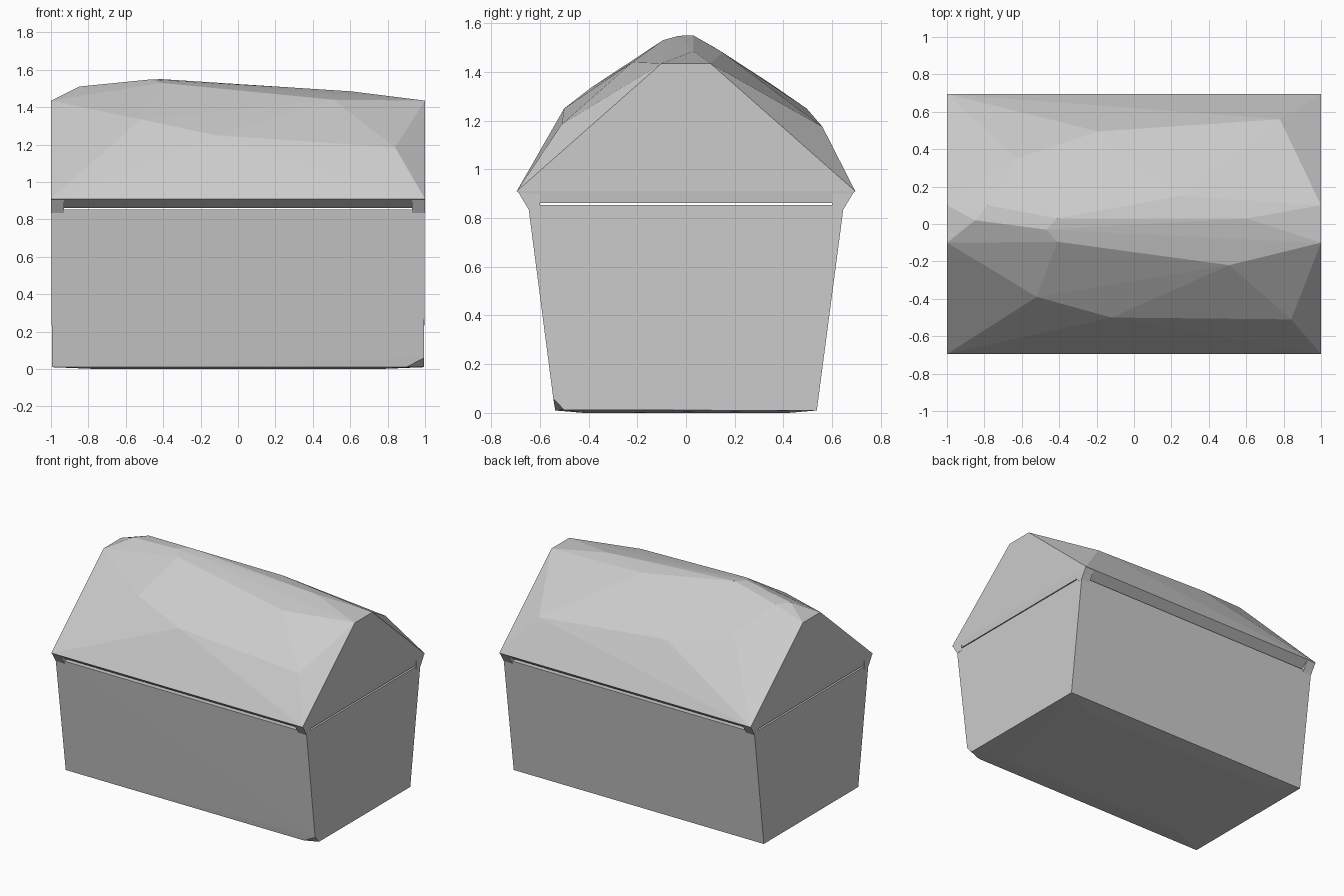
import bpy, bmesh

if "Cube" in bpy.data.objects:
    bpy.data.objects.remove(bpy.data.objects["Cube"])

grey = bpy.data.materials.new("light_grey")
grey.diffuse_color = (0.6, 0.6, 0.6, 1)
grey.use_nodes = True
grey.node_tree.nodes["Principled BSDF"].inputs["Base Color"].default_value = grey.diffuse_color


def hull(name, points):
    """Faceted convex solid around a few corner points."""
    bm = bmesh.new()
    for p in points:
        bm.verts.new(p)
    res = bmesh.ops.convex_hull(bm, input=bm.verts)
    loose = [v for v in bm.verts if not v.link_faces]
    bmesh.ops.delete(bm, geom=loose, context='VERTS')
    bmesh.ops.recalc_face_normals(bm, faces=bm.faces)
    me = bpy.data.meshes.new(name)
    bm.to_mesh(me)
    bm.free()
    me.materials.append(grey)
    ob = bpy.data.objects.new(name, me)
    bpy.context.collection.objects.link(ob)
    return ob


def corners(x, y, z):
    return [(sx * x, sy * y, z) for sx in (-1, 1) for sy in (-1, 1)]


# tapered box, with one bottom corner chipped off
body = [p for p in corners(0.995, 0.537, 0.01) if not (p[0] > 0 and p[1] < 0)]
body += [(0.9, -0.537, 0.01), (0.995, -0.5, 0.012), (0.995, -0.545, 0.06)]
body += corners(0.75, 0.42, 0.0) + corners(0.998, 0.648, 0.853)
hull("chest_body", body)

# faceted lid: gable ends, rim, bevelled underside, irregular ridge and slopes
lid = corners(1, 0.695, 0.91) + corners(0.995, 0.63, 0.862)
lid += corners(1, 0.1, 1.435)
lid += [(-0.41, 0.03, 1.55), (-0.47, -0.03, 1.548), (-0.41, -0.095, 1.53),
        (-0.85, 0.02, 1.51), (-0.78, 0.10, 1.51), (0.60, 0.03, 1.485)]
lid += [(0.51, -0.22, 1.44), (-0.52, -0.39, 1.335),
        (-0.12, -0.50, 1.25), (0.84, -0.51, 1.185)]
lid += [(0.25, 0.15, 1.48), (-0.63, 0.35, 1.35),
        (-0.19, 0.495, 1.25), (0.78, 0.56, 1.175)]
hull("chest_lid", lid)

# small corner joints bridging the slit between body and lid
for sx, xn in ((-1, "left"), (1, "right")):
    for sy, yn in ((-1, "front"), (1, "back")):
        pts = [(sx * x, sy * y, z) for x in (0.93, 0.999)
               for y, z in ((0.60, 0.835), (0.646, 0.835), (0.652, 0.858),
                            (0.69, 0.908), (0.60, 0.90))]
        hull(f"{xn}_{yn}_corner_joint", pts)
